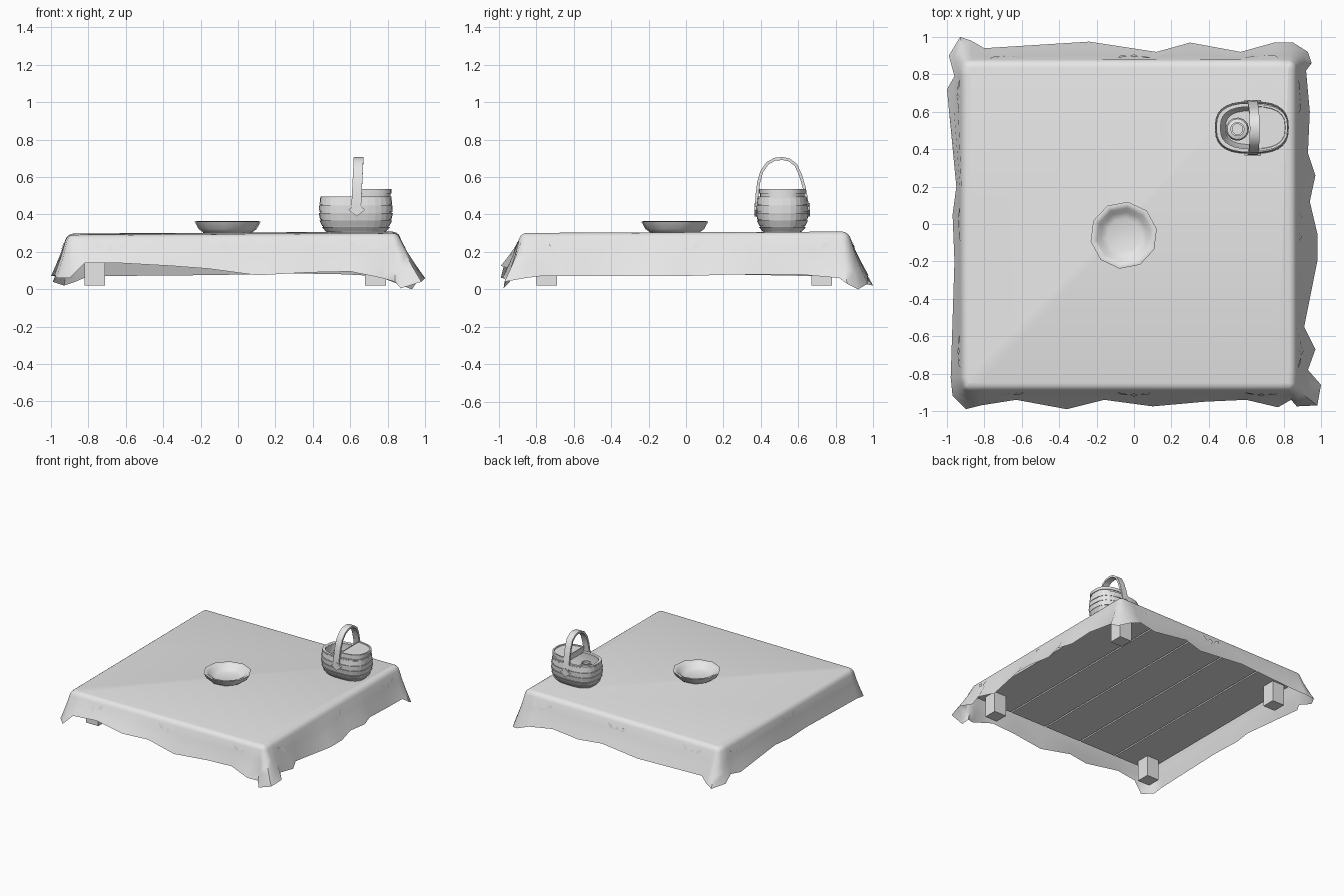
import bpy, bmesh, math
from mathutils import Vector
from mathutils.bvhtree import BVHTree

if "Cube" in bpy.data.objects:
    bpy.data.objects.remove(bpy.data.objects["Cube"])

grey = bpy.data.materials.new("plain grey")
grey.diffuse_color = (0.8, 0.8, 0.8, 1)
grey.use_nodes = True
grey.node_tree.nodes["Principled BSDF"].inputs["Base Color"].default_value = grey.diffuse_color


def make(name, verts, faces, smooth=None, recalc=True):
    me = bpy.data.meshes.new(name)
    me.from_pydata([tuple(v) for v in verts], [], faces)
    if recalc:
        bm = bmesh.new()
        bm.from_mesh(me)
        bmesh.ops.recalc_face_normals(bm, faces=bm.faces)
        bm.to_mesh(me)
        bm.free()
    me.materials.append(grey)
    ob = bpy.data.objects.new(name, me)
    bpy.context.collection.objects.link(ob)
    if smooth:
        bpy.ops.object.select_all(action='DESELECT')
        ob.select_set(True)
        bpy.context.view_layer.objects.active = ob
        bpy.ops.object.shade_smooth_by_angle(angle=math.radians(smooth))
    return ob


def box(name, x0, x1, y0, y1, z0, z1):
    v = [(x, y, z) for z in (z0, z1) for x, y in ((x0, y0), (x1, y0), (x1, y1), (x0, y1))]
    f = [(3, 2, 1, 0), (4, 5, 6, 7)] + [(i, (i + 1) % 4, (i + 1) % 4 + 4, i + 4) for i in range(4)]
    return make(name, v, f)


def loft(name, rings, smooth, cap0=True, cap1=True):
    n = len(rings[0])
    v = [p for r in rings for p in r]
    f = [(k * n + i, k * n + (i + 1) % n, (k + 1) * n + (i + 1) % n, (k + 1) * n + i)
         for k in range(len(rings) - 1) for i in range(n)]
    if cap0:
        f.append(tuple(range(n))[::-1])
    if cap1:
        f.append(tuple(range((len(rings) - 1) * n, len(rings) * n)))
    return make(name, v, f, smooth)


def circle(cx, cy, r, z, n):
    return [(cx + r * math.cos(2 * math.pi * (i + .3) / n),
             cy + r * math.sin(2 * math.pi * (i + .3) / n), z) for i in range(n)]


# table: planks along y and four square legs
for i in range(5):
    x = -0.865 + i * 0.34
    box(f"table_plank_{i + 1}", x + 0.006, x + 0.334, -0.85, 0.84, 0.19, 0.285)
for x in (-0.82, 0.68):
    for y in (-0.80, 0.67):
        box("table_leg", x, x + 0.11, y, y + 0.11, 0.02, 0.2)

# tablecloth: hem points, counter-clockwise from the front left corner
hem = [(-.97, -.92, .06), (-.9, -.99, .06), (-.82, -.97, .14), (-.63, -.94, .14), (-.36, -.99, .125),
       (-.16, -.94, .11), (.1, -.975, .075), (.38, -.95, .09), (.6, -.94, .095), (.77, -.98, .06),
       (.84, -.94, .04), (.87, -.975, .005), (.98, -.97, .04), (1, -.86, .06), (.93, -.78, .07),
       (.97, -.67, .07), (.91, -.55, .07), (.98, -.2, .07), (.98, -.05, .07), (.94, .12, .075),
       (.97, .26, .08), (.93, .38, .08), (.94, .6, .08), (.92, .82, .06), (.95, .86, .03),
       (.93, .92, .0), (.85, .97, .03), (.75, .97, .07), (.57, .92, .08), (.3, .97, .085),
       (.12, .92, .08), (-.24, .975, .075), (-.8, .94, .07), (-.87, .98, .04), (-.93, 1, .02),
       (-.99, .9, .04), (-.96, .79, .07), (-1, .72, .07), (-.95, .2, .08), (-.97, .05, .08),
       (-.96, -.2, .08), (-.98, -.82, .08)]
R = 0.045
rings = [[] for _ in range(7)]
for x, y, z in hem:
    cx, cy = min(max(x, -.88), .825), min(max(y, -.85), .835)
    d = Vector((x - cx, y - cy, 0))
    length = d.length
    d.normalize()
    top = 0.3 + 0.006 * cx + 0.004 * cy
    base = Vector((cx, cy, top))
    for k in range(4):                       # rounded table edge
        a = math.radians(25 * k)
        rings[k].append(base + d * R * math.sin(a) - Vector((0, 0, R * (1 - math.cos(a)))))
    p = rings[3][-1]
    for k, t in ((4, .33), (5, .67), (6, 1)):   # skirt flaring to the hem
        w = t ** 1.15
        rings[k].append(Vector((p.x + (x - p.x) * w, p.y + (y - p.y) * w, p.z + (z - p.z) * t)))
cloth = loft("tablecloth", rings[::-1], 50, cap0=False)

# thin leaf motifs laid on the four skirts
tree = BVHTree.FromPolygons([v.co for v in cloth.data.vertices],
                            [tuple(p.vertices) for p in cloth.data.polygons])
mv, mf = [], []
for nx, ny in ((0, -1), (1, 0), (0, 1), (-1, 0)):
    out = Vector((nx, ny, 0))
    side = Vector((-ny, nx, 0))
    for u0 in (-0.68, 0.0, 0.68):
        for du, dz, a, w, h in ((0, -.008, 0, .022, .026), (-.062, .008, .95, .016, .035),
                                (.062, .008, -.95, .016, .035)):
            start = len(mv)
            for px, pz in ((0, 0), (w, 0), (0, h), (-w, 0), (0, -h)):
                u = u0 + du + px * math.cos(a) - pz * math.sin(a)
                zz = 0.225 + dz + px * math.sin(a) + pz * math.cos(a)
                hit = tree.ray_cast(out * 1.5 + side * u + Vector((0, 0, zz)), -out)[0]
                mv.append((hit or out * .9 + side * u + Vector((0, 0, zz))) + out * 0.004)
            mf += [(start, start + 1 + i, start + 1 + (i + 1) % 4) for i in range(4)]
make("cloth_motifs", mv, mf, recalc=False)

# bowl: ten-sided turned profile
profile = [(.125, .298), (.158, .322), (.18, .362), (.168, .364), (.146, .352), (.125, .325), (.09, .312)]
loft("bowl", [circle(-.055, -.06, r, z, 10) for r, z in profile], 40)

# basket body: rounded-rectangle rings
BX, BY, N = 0.63, 0.515, 28


def oval(rx, ry, z, off=0.0, n=N):
    pts = []
    for i in range(n):
        a = 2 * math.pi * (i + off) / n
        c, s = math.cos(a), math.sin(a)
        pts.append(Vector((BX + rx * math.copysign(abs(c) ** .75, c),
                           BY + ry * math.copysign(abs(s) ** .75, s), z)))
    return pts


levels = [(.155, .100, .305), (.175, .118, .335), (.187, .130, .37), (.191, .134, .41),
          (.190, .133, .45), (.184, .126, .49)]
shell = [oval(*l) for l in levels] + [oval(.168, .112, .49), oval(.17, .115, .42), oval(.14, .09, .325)]
loft("basket_body", shell, 40)

# staggered woven slats standing slightly proud of the body
sv, sf = [], []
for k in range(5):
    (ax, ay, az), (bx, by, bz) = levels[k], levels[k + 1]
    lo = oval(ax + .004, ay + .004, az + .003, k % 2)
    hi = oval(bx + .007, by + .007, bz - .003, k % 2)
    for i in range(k % 2, N, 2):
        idx = [(i + j) % N for j in range(3)]
        ctr = Vector((BX, BY, (az + bz) / 2))
        outer = [lo[j] for j in idx] + [hi[j] for j in idx[::-1]]
        inner = [p + (ctr - p) * 0.06 for p in outer]
        s = len(sv)
        sv += outer + inner
        sf += [(s, s + 1, s + 4, s + 5), (s + 1, s + 2, s + 3, s + 4)]
        sf += [(s + j, s + 6 + j, s + 6 + (j + 1) % 6, s + (j + 1) % 6) for j in range(6)]
make("basket_slats", sv, sf)

# basket rim band
loft("basket_rim", [oval(.182, .124, .478), oval(.190, .131, .478), oval(.190, .131, .497),
                    oval(.168, .112, .497)], 30, False, False)


# closed half lid on the right, with a raised band
def half(rx, ry, z):
    pts = [Vector((BX + rx * math.copysign(abs(math.cos(a)) ** .75, math.cos(a)),
                   BY + ry * math.copysign(abs(math.sin(a)) ** .75, math.sin(a)), z))
           for a in [math.pi * (i / 12 - .5) for i in range(13)]]
    for p in pts:
        p.x = max(p.x, BX + .025)
    return pts


loft("basket_lid", [half(.186, .12, .485), half(.186, .12, .512), half(.192, .125, .512),
                    half(.192, .125, .535), half(.180, .114, .535), half(.178, .112, .529)], 30)

# arched handle: flat band following a path in y and z
path = [(.376, .42), (.379, .50), (.388, .57), (.405, .63), (.437, .675), (.475, .695), (.515, .699),
        (.55, .692), (.587, .665), (.612, .61), (.630, .55), (.643, .49), (.652, .42)]
hr = []
for i, (y, z) in enumerate(path):
    a, b = path[max(i - 1, 0)], path[min(i + 1, len(path) - 1)]
    t = Vector((0, b[0] - a[0], b[1] - a[1])).normalized()
    nrm = Vector((0, -t.z, t.y)) * .008
    x = 0.635 + (z - .5) * .05
    c = Vector((x, y, z))
    w = Vector((.026, 0, 0))
    hr.append([c - w - nrm, c + w - nrm, c + w + nrm, c - w + nrm])
loft("basket_handle", hr, 40)

# diamond ties where the handle meets the basket
for s in (-1, 1):
    v, c = [], Vector((.635, BY + s * .148, .425))
    for dy in (0, -s * .02):
        v += [c + Vector((dx, dy, dz)) for dx, dz in ((.045, 0), (0, .035), (-.045, 0), (0, -.035))]
    make("handle_tie", v, [(0, 1, 2, 3), (7, 6, 5, 4)] +
         [(i, (i + 1) % 4, (i + 1) % 4 + 4, i + 4) for i in range(4)])

# jar standing in the open half
jar = [(.055, .325), (.062, .34), (.062, .43), (.055, .445), (.038, .45), (.038, .472), (.028, .472), (.028, .455)]
loft("jar", [circle(.553, .507, r, z, 14) for r, z in jar], 35)
